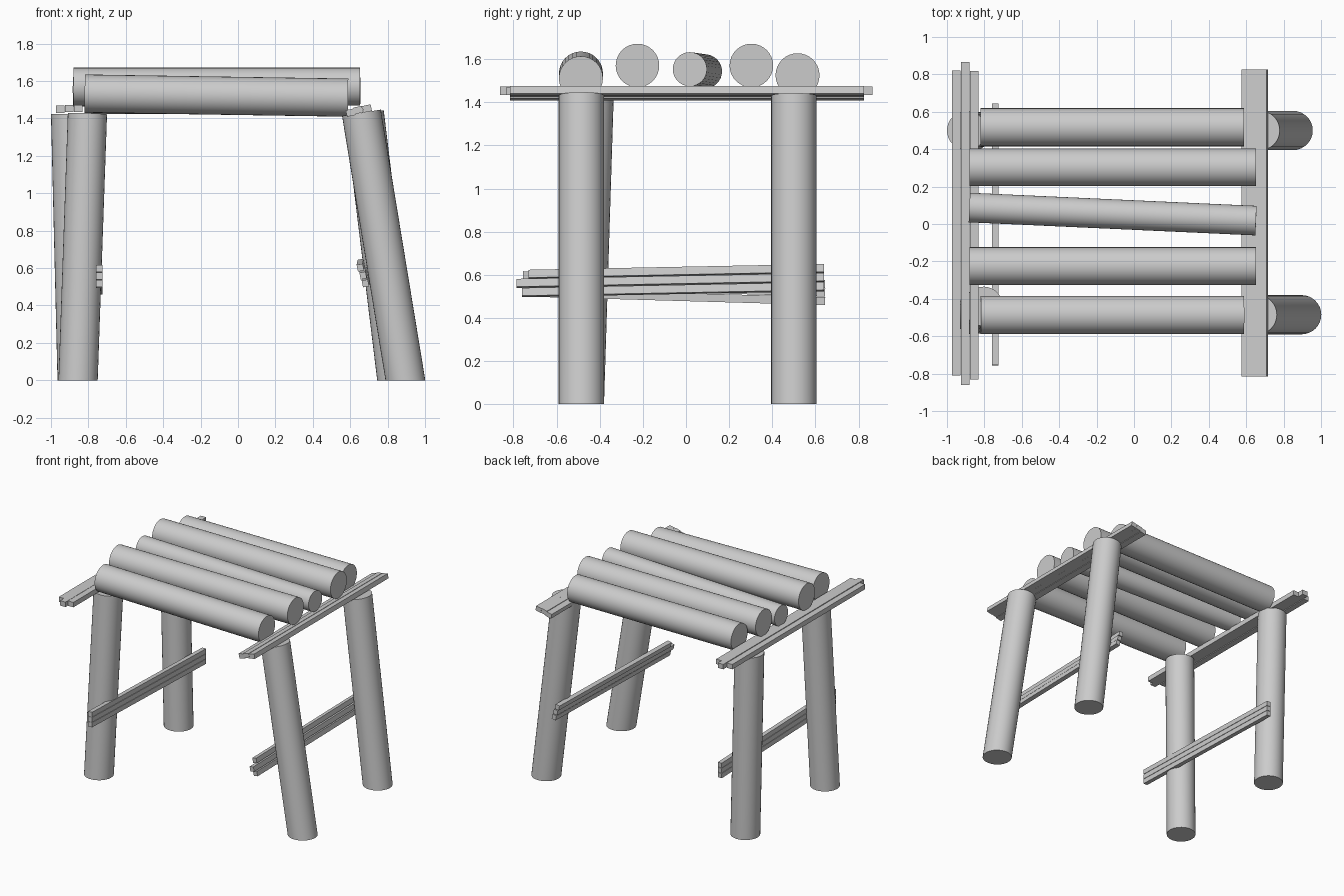
import bpy, bmesh
from math import radians
from mathutils import Vector, Matrix

if "Cube" in bpy.data.objects:
    bpy.data.objects.remove(bpy.data.objects["Cube"])


def finish(bm, name, smooth=False):
    bmesh.ops.recalc_face_normals(bm, faces=bm.faces)
    mesh = bpy.data.meshes.new(name)
    bm.to_mesh(mesh)
    bm.free()
    obj = bpy.data.objects.new(name, mesh)
    bpy.context.collection.objects.link(obj)
    if smooth:
        bpy.ops.object.select_all(action='DESELECT')
        obj.select_set(True)
        bpy.context.view_layer.objects.active = obj
        bpy.ops.object.shade_smooth_by_angle(angle=radians(35))
    return obj


def log(name, a, b, r):
    """Round log between two end centres."""
    a, b = Vector(a), Vector(b)
    d = b - a
    m = Matrix.Translation((a + b) / 2) @ d.to_track_quat('Z', 'Y').to_matrix().to_4x4()
    bm = bmesh.new()
    bmesh.ops.create_cone(bm, cap_ends=True, segments=32, radius1=r, radius2=r,
                          depth=d.length, matrix=m)
    return bm, name


def leg(name, foot, head, r=0.105):
    """Leaning post whose foot is cut level with the ground."""
    bm, _ = log(name, foot, head, r)
    d = Vector(head) - Vector(foot)
    for v in bm.verts:
        if v.co.z < 0.5:
            v.co -= d * (v.co.z / d.z)
    finish(bm, name, True)


def slat(name, a, b, width, height, roll=0.0):
    """Square strip running along y from a to b, rolled about its length."""
    a, b = Vector(a), Vector(b)
    d = (b - a).normalized()
    side = d.cross(Vector((0, 0, 1))).normalized()
    up = side.cross(d)
    rot = Matrix((side, d, up)).transposed().to_4x4()
    m = (Matrix.Translation((a + b) / 2) @ rot @ Matrix.Rotation(roll, 4, 'Y')
         @ Matrix.Diagonal((width, (b - a).length, height, 1)))
    bm = bmesh.new()
    bmesh.ops.create_cube(bm, size=1, matrix=m)
    finish(bm, name)


# Legs
leg("front_left_leg", (-0.855, -0.485, 0), (-0.805, -0.44, 1.425))
leg("back_left_leg", (-0.86, 0.5, 0), (-0.895, 0.5, 1.425))
leg("front_right_leg", (0.895, -0.485, 0), (0.66, -0.485, 1.43))
leg("back_right_leg", (0.85, 0.5, 0), (0.675, 0.5, 1.43))

# Seat logs
for name, a, b, r in [
    ("front_seat_log", (-0.82, -0.487, 1.533), (0.588, -0.487, 1.511), 0.102),
    ("front_inner_seat_log", (-0.88, -0.225, 1.57), (0.652, -0.225, 1.57), 0.101),
    ("thin_seat_log", (-0.88, 0.088, 1.543), (0.652, 0.018, 1.553), 0.079),
    ("back_inner_seat_log", (-0.88, 0.303, 1.57), (0.652, 0.303, 1.57), 0.101),
    ("back_seat_log", (-0.82, 0.517, 1.525), (0.588, 0.517, 1.525), 0.102),
]:
    finish(*log(name, a, b, r), True)

# Bearer strips under the seat, three per side
for i, (x, z, y0, y1) in enumerate([(-0.95, 1.449, -0.81, 0.822),
                                    (-0.902, 1.453, -0.862, 0.865),
                                    (-0.855, 1.452, -0.832, 0.818)]):
    slat(f"left_bearer_{i + 1}", (x, y0, z), (x, y1, z), 0.046, 0.038)
for i, (x, z) in enumerate([(0.602, 1.431), (0.643, 1.445), (0.69, 1.453)]):
    slat(f"right_bearer_{i + 1}", (x, -0.815, z), (x, 0.825, z), 0.046, 0.036, radians(-12))

# Lower rail strips, three per side
for i, y0 in enumerate([-0.755, -0.755, -0.755]):
    h = 0.04 * i
    slat(f"left_rail_{i + 1}", (-0.742, y0, 0.518 + h), (-0.742, 0.645, 0.478 + h), 0.033, 0.037)
for i, (x, y0) in enumerate([(0.681, -0.76), (0.669, -0.785), (0.654, -0.73)]):
    h = 0.042 * i
    slat(f"right_rail_{i + 1}", (x, y0, 0.518 + h), (x + 0.005, 0.64, 0.545 + h),
         0.033, 0.037, radians(-11))
